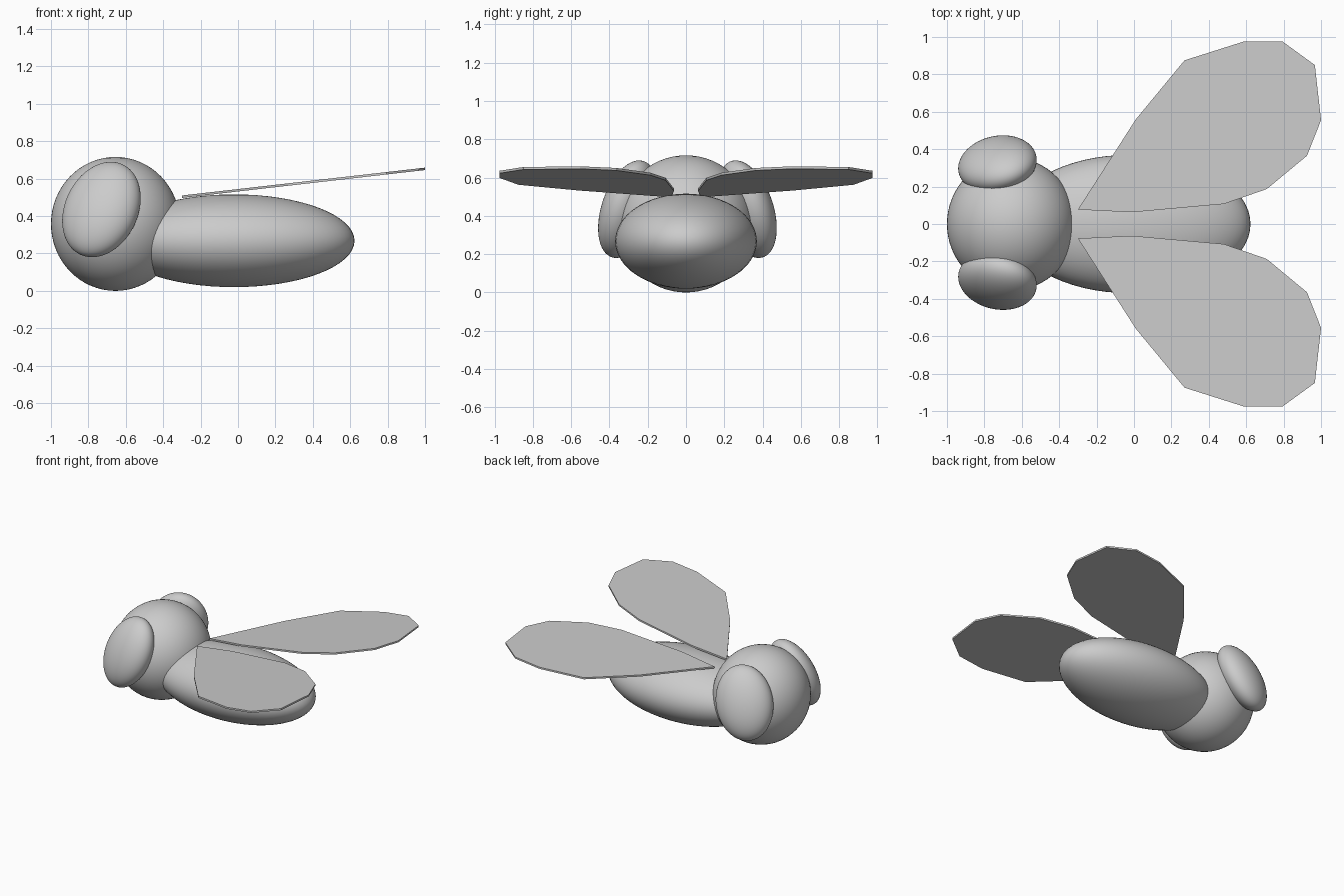
import bpy, bmesh
from mathutils import Matrix, Vector

if "Cube" in bpy.data.objects:
    bpy.data.objects.remove(bpy.data.objects["Cube"])


def ellipsoid(name, centre, axes):
    """Unit sphere stretched / leaned by a 3x3 matrix, then moved."""
    me = bpy.data.meshes.new(name)
    bm = bmesh.new()
    bmesh.ops.create_uvsphere(bm, u_segments=64, v_segments=32, radius=1)
    mat = Matrix.Translation(Vector(centre)) @ Matrix(axes).to_4x4()
    bmesh.ops.transform(bm, matrix=mat, verts=bm.verts)
    if mat.determinant() < 0:
        bmesh.ops.reverse_faces(bm, faces=bm.faces)
    for f in bm.faces:
        f.smooth = True
    bm.to_mesh(me)
    bm.free()
    ob = bpy.data.objects.new(name, me)
    bpy.context.collection.objects.link(ob)
    return ob


def wing(name, side):
    """Thin flat plate from an outline, rising towards the tail."""
    outline = [(-0.30, 0.077), (0.01, 0.56), (0.27, 0.875), (0.585, 0.975),
               (0.795, 0.975), (0.967, 0.85), (1.0, 0.555), (0.925, 0.365),
               (0.71, 0.187), (0.48, 0.107), (-0.01, 0.063)]
    me = bpy.data.meshes.new(name)
    bm = bmesh.new()
    verts = [bm.verts.new((x, side * y, 0.497 + 0.1145 * (x + 0.30)))
             for x, y in outline]
    face = bm.faces.new(verts)
    ext = bmesh.ops.extrude_face_region(bm, geom=[face], use_keep_orig=True)
    top = [v for v in ext["geom"] if isinstance(v, bmesh.types.BMVert)]
    bmesh.ops.translate(bm, verts=top, vec=(0, 0, 0.013))
    bmesh.ops.recalc_face_normals(bm, faces=bm.faces)
    bm.to_mesh(me)
    bm.free()
    ob = bpy.data.objects.new(name, me)
    bpy.context.collection.objects.link(ob)
    return ob


# Round head and long oval body
ellipsoid("head", (-0.655, 0, 0.358),
          ((0.345, 0, 0), (0, 0.355, 0), (0, 0, 0.358)))
ellipsoid("body", (-0.022, 0, 0.268),
          ((0.645, 0, 0), (0, 0.37, 0), (0, 0, 0.248)))

# Leaning oval eyes and wings on both sides
for side, label in ((1, "left"), (-1, "right")):
    ellipsoid(label + "_eye", (-0.73, 0.0075 + side * 0.312, 0.435),
              ((0.21, 0, 0),
               (side * 0.0224, side * 0.153, 0),
               (0.061, -0.109, 0.222)))
    wing(label + "_wing", side)
